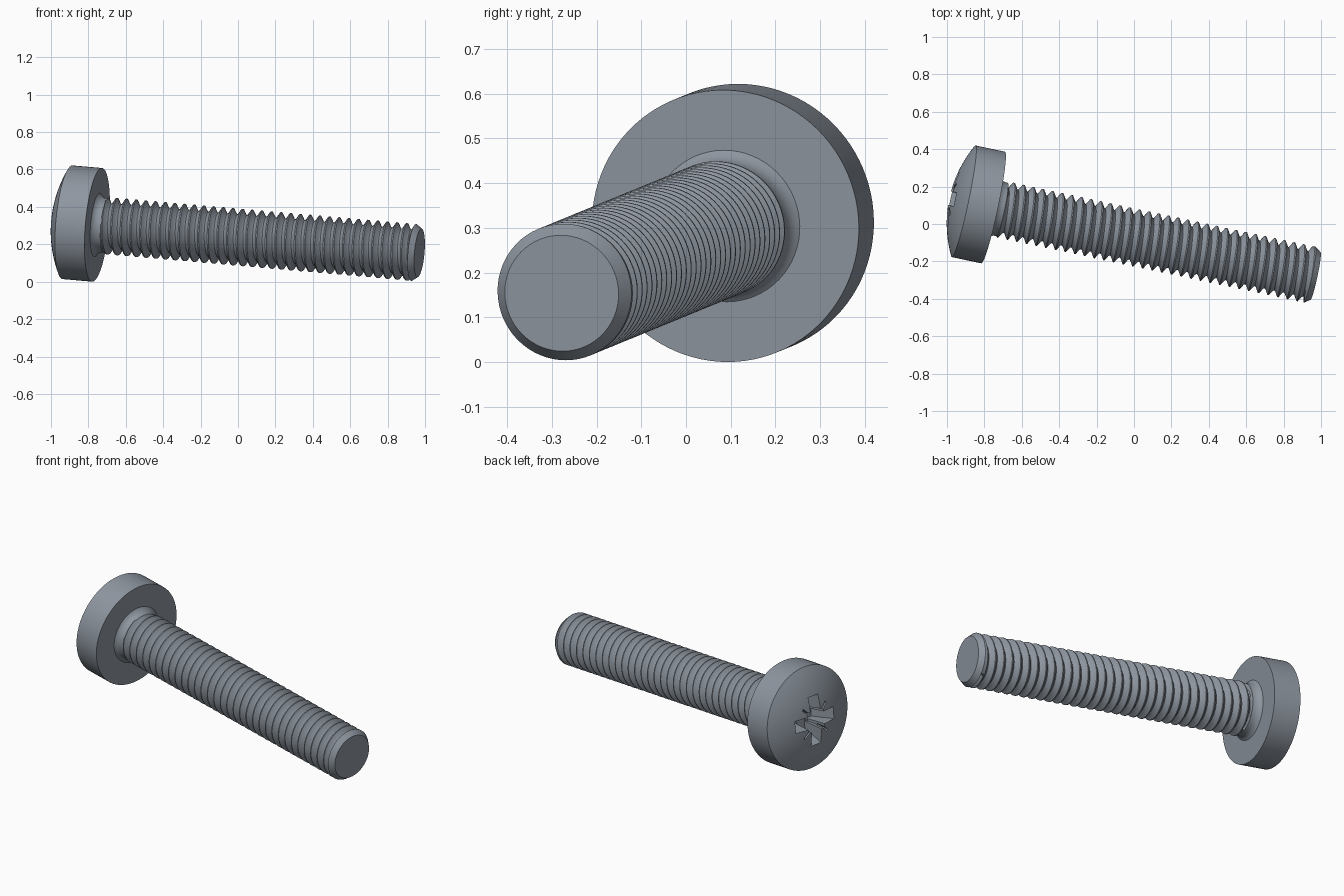
import bpy, bmesh, math
from mathutils import Matrix, Vector

cube = bpy.data.objects.get("Cube")
if cube:
    bpy.data.objects.remove(cube, do_unlink=True)

steel = bpy.data.materials.new("blue grey steel")
steel.use_nodes = True
COLOUR = (0.27, 0.305, 0.35, 1)
steel.diffuse_color = COLOUR
steel.node_tree.nodes["Principled BSDF"].inputs["Base Color"].default_value = COLOUR

# Screw axis: local z runs from the underside of the head to the tip
AXIS = Vector((0.975, -0.207, -0.085)).normalized()
PLACE = Matrix.Translation((-0.753, 0.088, 0.304)) @ AXIS.to_track_quat('Z', 'Y').to_matrix().to_4x4()


def make_object(name, bm):
    bmesh.ops.recalc_face_normals(bm, faces=bm.faces)
    mesh = bpy.data.meshes.new(name)
    bm.to_mesh(mesh)
    bm.free()
    mesh.materials.append(steel)
    obj = bpy.data.objects.new(name, mesh)
    obj.matrix_world = PLACE
    bpy.context.collection.objects.link(obj)
    return obj


def sweep(name, rows, n):
    """Skin rows around the axis; each row gives (distance, radius) for a turn fraction."""
    bm = bmesh.new()
    grid = []
    for row in rows:
        line = []
        for j in range(n + 1):
            s, r = row(j / n)
            a = math.tau * j / n
            line.append(bm.verts.new((r * math.cos(a), r * math.sin(a), s)))
        grid.append(line)
    for low, high in zip(grid, grid[1:]):
        for j in range(n):
            bm.faces.new((low[j], low[j + 1], high[j + 1], high[j]))
    bmesh.ops.remove_doubles(bm, verts=bm.verts, dist=0.0002)
    return make_object(name, bm)


def ring(s, r):
    return lambda t: (s, r)


def smooth(obj):
    bpy.ops.object.select_all(action='DESELECT')
    obj.select_set(True)
    bpy.context.view_layer.objects.active = obj
    bpy.ops.object.shade_smooth_by_angle(angle=math.radians(30))


# Threaded shaft with a filleted neck and a chamfered tip
PITCH, START, STOP, END = 0.053, 0.05, 1.737, 1.768
MAJOR = 0.153
THREAD = [(0, 0.125), (0.12, 0.121), (0.24, 0.125), (0.56, MAJOR), (0.68, MAJOR)]


def thread_row(turn, r):
    def at(t):
        s = START + (turn + t) * PITCH
        if s <= START:
            return START, 0.145
        if s >= STOP:
            return STOP, MAJOR
        return s, r
    return at


rows = [ring(s, r) for s, r in
        [(-0.01, 0.17), (0, 0.17), (0.006, 0.162), (0.015, 0.154), (0.03, 0.147), (START, 0.145)]]
turns = math.ceil((STOP - START) / PITCH) + 1
rows += [thread_row(k + u, r) for k in range(-2, turns) for u, r in THREAD]
rows += [ring(STOP, MAJOR), ring(END, 0.13), ring(END, 0)]
shaft = sweep("threaded_shaft", rows, 64)

# Domed pan head
RADIUS, SIDE, RISE = 0.305, 0.162, 0.076
ball = (RADIUS ** 2 + RISE ** 2) / (2 * RISE)
rim = math.asin(RADIUS / ball)
rows = [ring(0, 0), ring(0, RADIUS), ring(-SIDE, RADIUS)]
for i in range(1, 13):
    a = rim * (1 - i / 12)
    rows.append(ring(ball - RISE - SIDE - ball * math.cos(a), ball * math.sin(a)))
head = sweep("pan_head", rows, 96)

# Cross drive recess, cut with tapered bars
TOP = -0.26


def cut_bar(angle, bottom, top_size, bottom_size):
    bm = bmesh.new()
    bmesh.ops.create_cube(bm, size=2)
    for v in bm.verts:
        s, size = (TOP, top_size) if v.co.z < 0 else (bottom, bottom_size)
        v.co = (v.co.x * size[0], v.co.y * size[1], s)
    bmesh.ops.rotate(bm, verts=bm.verts, cent=(0, 0, 0), matrix=Matrix.Rotation(angle, 3, 'Z'))
    cutter = make_object("recess_cutter", bm)
    cutter.hide_render = True
    mod = head.modifiers.new("recess", 'BOOLEAN')
    mod.operation, mod.solver, mod.object = 'DIFFERENCE', 'EXACT', cutter
    bpy.context.view_layer.objects.active = head
    bpy.ops.object.modifier_apply(modifier=mod.name)
    bpy.data.objects.remove(cutter, do_unlink=True)


for quarter in (0, math.pi / 2):
    cut_bar(quarter, -0.1, (0.165, 0.038), (0.085, 0.032))
    cut_bar(quarter + math.pi / 4, -0.18, (0.155, 0.006), (0.08, 0.005))
cut_bar(0, -0.11, (0.064, 0.064), (0.046, 0.046))

for part in (shaft, head):
    smooth(part)
